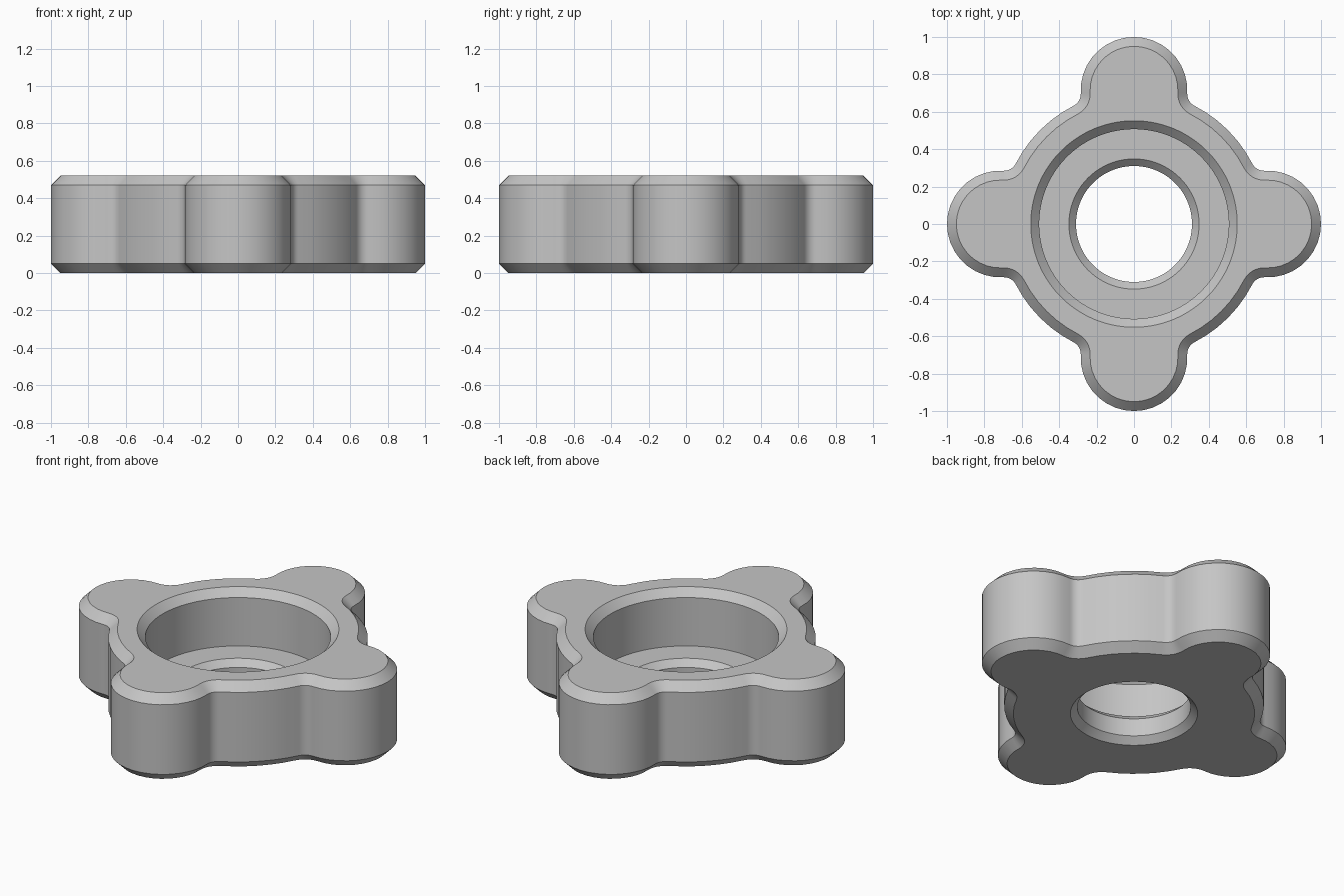
import bpy
import bmesh
from math import atan2, cos, sin, pi, sqrt, radians

if "Cube" in bpy.data.objects:
    bpy.data.objects.remove(bpy.data.objects["Cube"], do_unlink=True)

# Main dimensions
HEIGHT, CHAMFER = 0.52, 0.05
BODY, LOBE, LOBE_X, FILLET = 0.71, 0.285, 0.715, 0.07
BORE, HOLE, SEAT_Z = 0.507, 0.31, 0.183
EDGE, HOLE_EDGE = 0.045, 0.038


def arc(cx, cy, r, start, end, steps):
    return [(cx + r * cos(start + (end - start) * i / steps),
             cy + r * sin(start + (end - start) * i / steps))
            for i in range(steps + 1)]


def outline(inset):
    """Four-lobed outline with filleted corners, shrunk by an inset."""
    reach = BODY + FILLET
    fx = (reach ** 2 - (LOBE + FILLET) ** 2 + LOBE_X ** 2) / (2 * LOBE_X)
    fy = sqrt(reach ** 2 - fx ** 2)
    a, b = atan2(fy, fx - LOBE_X), atan2(fy, fx)
    half = arc(LOBE_X, 0, LOBE - inset, 0, a, 9)
    half += arc(fx, fy, FILLET + inset, a + pi, b + pi, 6)[1:]
    half += arc(0, 0, BODY - inset, b, pi / 4, 3)[1:]
    quarter = half + [(y, x) for x, y in half[-2:0:-1]]
    points = []
    for _ in range(4):
        points += quarter
        quarter = [(-y, x) for x, y in quarter]
    return points


COUNT = len(outline(0))


def circle(r):
    return arc(0, 0, r, 0, 2 * pi, COUNT)[:-1]


# Closed cross-section: up the outside, across the top, down the bore and hole
sections = [
    (outline(CHAMFER), 0),
    (outline(0), CHAMFER),
    (outline(0), HEIGHT - CHAMFER),
    (outline(CHAMFER), HEIGHT),
    (circle(BORE + EDGE), HEIGHT),
    (circle(BORE), HEIGHT - EDGE),
    (circle(BORE), SEAT_Z),
    (circle(HOLE + HOLE_EDGE), SEAT_Z),
    (circle(HOLE), SEAT_Z - HOLE_EDGE),
    (circle(HOLE), HOLE_EDGE),
    (circle(HOLE + HOLE_EDGE), 0),
]

bm = bmesh.new()
rings = [[bm.verts.new((x, y, z)) for x, y in pts] for pts, z in sections]
for k, low in enumerate(rings):
    high = rings[(k + 1) % len(rings)]
    for i in range(COUNT):
        j = (i + 1) % COUNT
        bm.faces.new((low[i], low[j], high[j], high[i]))
bmesh.ops.recalc_face_normals(bm, faces=bm.faces)
mesh = bpy.data.meshes.new("lobed_knob")
bm.to_mesh(mesh)
bm.free()

# Plain grey material
grey = bpy.data.materials.new("light_grey")
grey.use_nodes = True
grey.diffuse_color = (0.56, 0.56, 0.56, 1)
grey.node_tree.nodes["Principled BSDF"].inputs["Base Color"].default_value = grey.diffuse_color
mesh.materials.append(grey)

knob = bpy.data.objects.new("lobed_knob", mesh)
bpy.context.collection.objects.link(knob)
bpy.ops.object.select_all(action="DESELECT")
knob.select_set(True)
bpy.context.view_layer.objects.active = knob
bpy.ops.object.shade_smooth_by_angle(angle=radians(30))
